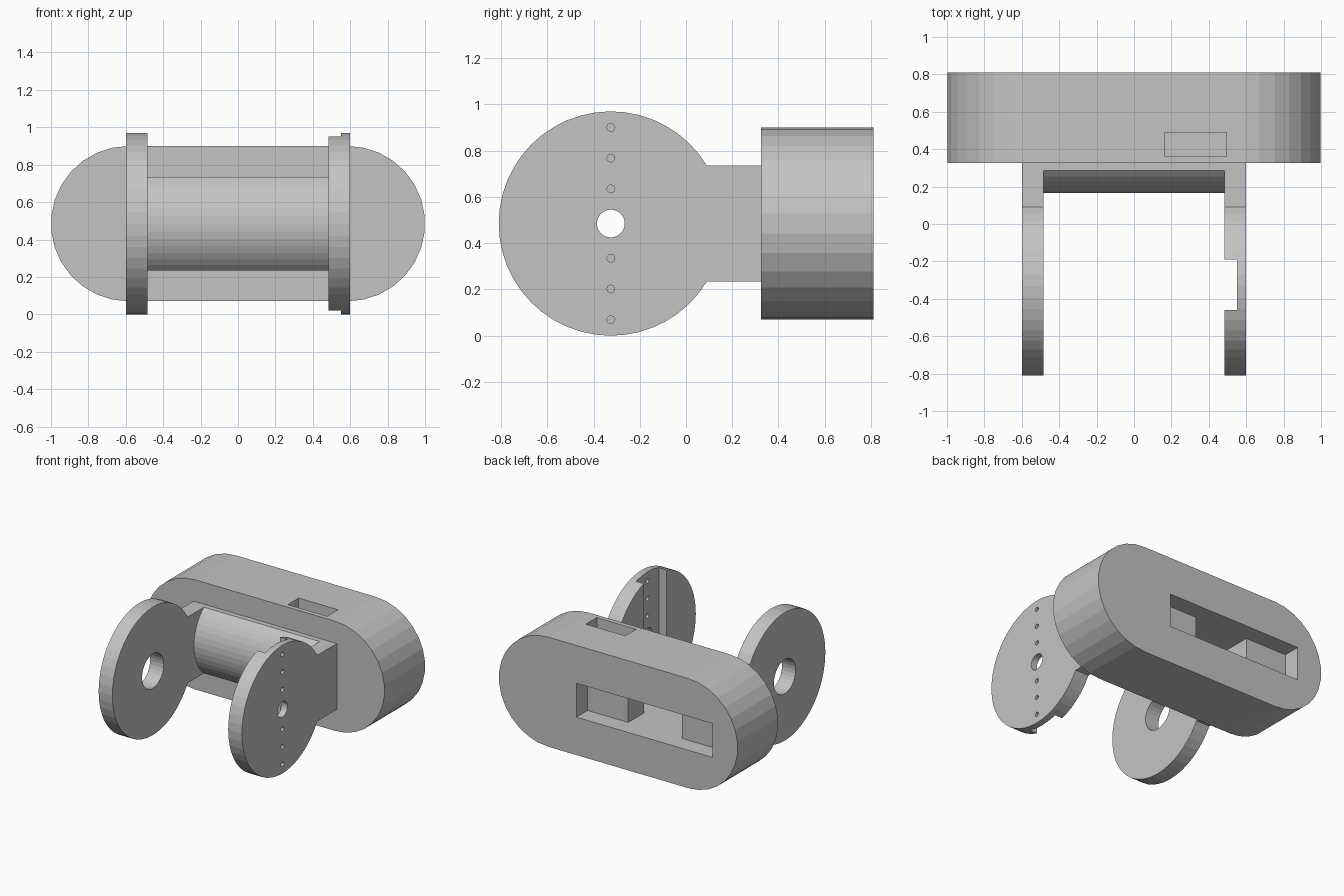
import bpy
import bmesh
from math import sin, cos, asin, pi
from mathutils import Vector

default = bpy.data.objects.get("Cube")
if default:
    bpy.data.objects.remove(default, do_unlink=True)

MID = 0.485          # height of the main axis
PIVOT = -0.325       # y of the disc axis
DISC_R = 0.485
ARM_HALF = 0.25
FACE, BACK = 0.325, 0.81

grey = bpy.data.materials.new("plain_grey")
grey.use_nodes = True
colour = (0.55, 0.55, 0.55, 1)
grey.diffuse_color = colour
grey.node_tree.nodes["Principled BSDF"].inputs["Base Color"].default_value = colour


def extrude(name, outline, shift):
    """Solid prism from a list of 3D points and an extrusion vector."""
    bm = bmesh.new()
    base = bm.faces.new([bm.verts.new(p) for p in outline])
    out = bmesh.ops.extrude_face_region(bm, geom=[base])
    moved = [v for v in out["geom"] if isinstance(v, bmesh.types.BMVert)]
    bmesh.ops.translate(bm, verts=moved, vec=Vector(shift))
    bmesh.ops.recalc_face_normals(bm, faces=bm.faces)
    mesh = bpy.data.meshes.new(name)
    bm.to_mesh(mesh)
    bm.free()
    mesh.materials.append(grey)
    obj = bpy.data.objects.new(name, mesh)
    bpy.context.collection.objects.link(obj)
    return obj


def arc(u, v, r, start, end, steps):
    angles = [start + (end - start) * i / steps for i in range(steps + 1)]
    return [(u + r * cos(a), v + r * sin(a)) for a in angles]


def box(name, x, y, z):
    outline = [(x[0], y[0], z[0]), (x[1], y[0], z[0]),
               (x[1], y[1], z[0]), (x[0], y[1], z[0])]
    return extrude(name, outline, (0, 0, z[1] - z[0]))


def bore(name, x, z, r, steps):
    """Round cutter along x, through one disc."""
    ring = arc(PIVOT, z, r, 0, 2 * pi, steps)[:-1]
    return extrude(name, [(x - 0.2, y, h) for y, h in ring], (0.4, 0, 0))


def cut(target, cutter):
    mod = target.modifiers.new("cut", 'BOOLEAN')
    mod.operation = 'DIFFERENCE'
    mod.solver = 'EXACT'
    mod.object = cutter
    cutter.hide_render = True
    bpy.context.view_layer.objects.active = target
    bpy.ops.object.modifier_apply(modifier=mod.name)
    bpy.data.objects.remove(cutter, do_unlink=True)


# Rounded housing with the stepped socket and the top window
r = 0.415
side = arc(1 - r, MID, r, -pi / 2, pi / 2, 15)
side += arc(r - 1, MID, r, pi / 2, 3 * pi / 2, 15)
housing = extrude("housing", [(x, FACE, z) for x, z in side], (0, BACK - FACE, 0))
slot_z = (MID - 0.128, MID + 0.128)
cut(housing, box("socket_cutter", (-0.79, 0.35), (0.677, 0.9), slot_z))
cut(housing, box("deep_cutter", (-0.44, 0.01), (0.36, 0.7), slot_z))
cut(housing, box("channel_cutter", (-0.1, 0.495), (0.36, 0.49), slot_z))
cut(housing, box("window_cutter", (0.165, 0.495), (0.36, 0.49), (MID, 1)))

# Discs with their arms, one keyhole outline each
join = asin(ARM_HALF / DISC_R)
keyhole = arc(PIVOT, MID, DISC_R, join, 2 * pi - join, 40)
keyhole += [(FACE, MID - ARM_HALF), (FACE, MID + ARM_HALF)]


def fork_arm(name, x):
    return extrude(name, [(x, y, z) for y, z in keyhole], (0.115, 0, 0))


right_arm = fork_arm("right_fork_arm", -0.6)
cut(right_arm, bore("axle_cutter", -0.54, MID, 0.13, 30))

left_arm = fork_arm("left_fork_arm", 0.485)
cut(left_arm, box("groove_cutter", (0.4, 0.55), (-0.46, -0.19), (-0.1, 1.1)))
cut(left_arm, bore("axle_cutter", 0.54, MID, 0.06, 30))
for offset in (0.15, 0.283, 0.416):
    for sign in (-1, 1):
        cut(left_arm, bore("pin_cutter", 0.54, MID + sign * offset, 0.017, 12))

# Bulged bridge between the arms
bulge_r = 0.32
half = asin(ARM_HALF / bulge_r)
bulge = arc(0.165 + bulge_r, MID, bulge_r, pi - half, pi + half, 14)
bulge += [(FACE, MID - ARM_HALF), (FACE, MID + ARM_HALF)]
extrude("bridge", [(-0.485, y, z) for y, z in bulge], (0.97, 0, 0))
